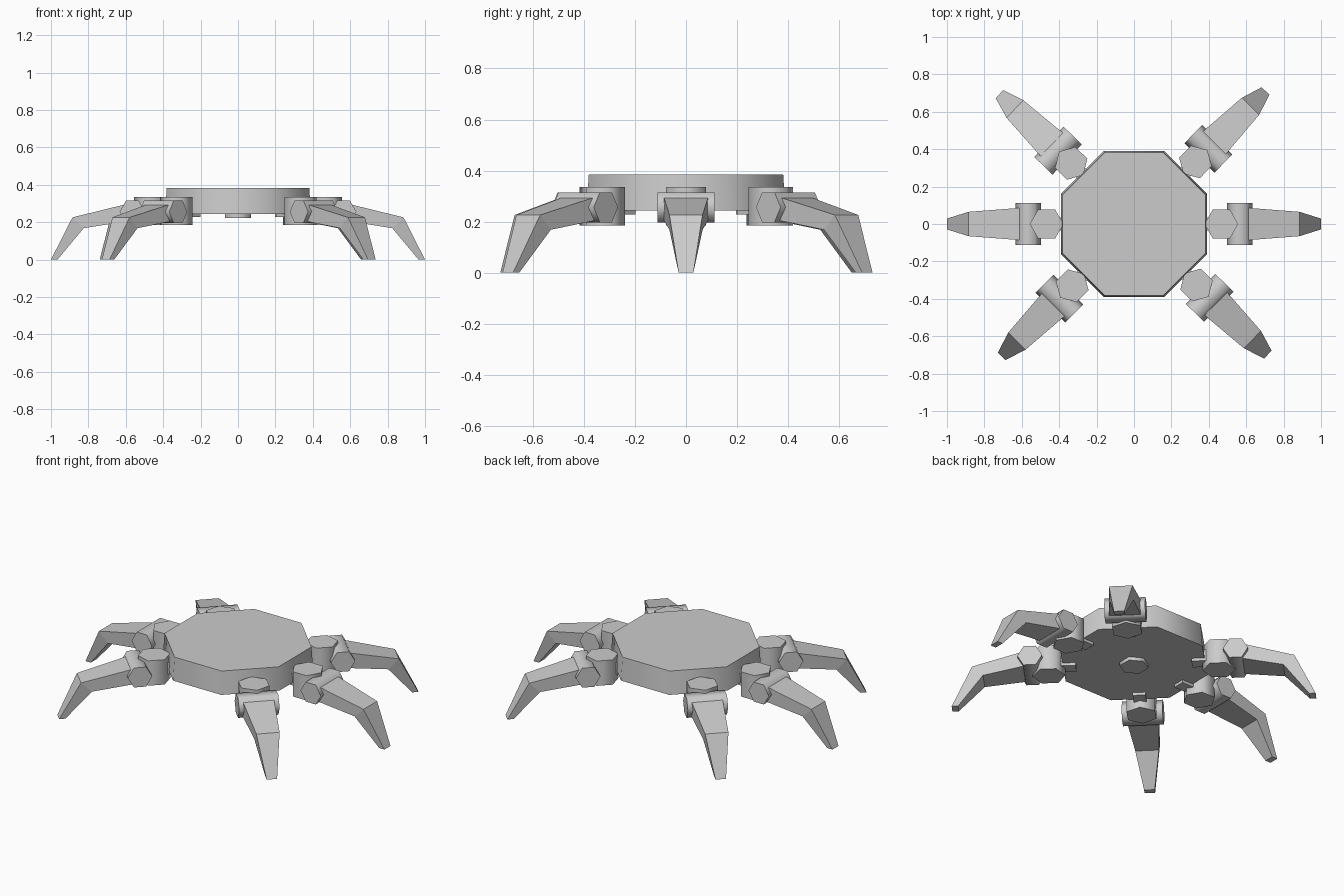
import bpy, bmesh, math
from mathutils import Matrix, Vector

if "Cube" in bpy.data.objects:
    bpy.data.objects.remove(bpy.data.objects["Cube"])

grey = bpy.data.materials.new("light grey")
grey.diffuse_color = (0.6, 0.6, 0.6, 1)
grey.use_nodes = True
grey.node_tree.nodes["Principled BSDF"].inputs["Base Color"].default_value = grey.diffuse_color


def make(name, bm, matrix=Matrix(), smooth=None):
    bmesh.ops.recalc_face_normals(bm, faces=bm.faces)
    bm.transform(matrix)
    me = bpy.data.meshes.new(name)
    bm.to_mesh(me)
    bm.free()
    me.materials.append(grey)
    ob = bpy.data.objects.new(name, me)
    bpy.context.collection.objects.link(ob)
    if smooth:
        bpy.ops.object.select_all(action='DESELECT')
        ob.select_set(True)
        bpy.context.view_layer.objects.active = ob
        bpy.ops.object.shade_smooth_by_angle(angle=math.radians(smooth))
    return ob


def prism(sides, r_bottom, r_top, depth, turn=0):
    """Upright prism centred on the origin, turned about z."""
    bm = bmesh.new()
    bmesh.ops.create_cone(bm, cap_ends=True, segments=sides, radius1=r_bottom,
                          radius2=r_top, depth=depth,
                          matrix=Matrix.Rotation(math.radians(turn), 4, 'Z'))
    return bm


def loft(sections):
    """Join rectangular rings given as (top point, bottom point, half width)."""
    bm = bmesh.new()
    rings = []
    for (xt, zt), (xb, zb), w in sections:
        rings.append([bm.verts.new(p) for p in
                      ((xt, -w, zt), (xt, w, zt), (xb, w, zb), (xb, -w, zb))])
    for a, b in zip(rings, rings[1:]):
        for i in range(4):
            j = (i + 1) % 4
            bm.faces.new((a[i], a[j], b[j], b[i]))
    bm.faces.new(rings[0])
    bm.faces.new(rings[-1])
    return bm


# Octagonal body with a slight taper
k = 1 / math.cos(math.pi / 8)
make("body", prism(8, 0.39 * k, 0.381 * k, 0.14, 22.5),
     Matrix.Translation((0, 0, 0.314)), 65)

# Small hexagonal boss under the body
make("belly_boss", prism(6, 0.08, 0.08, 0.04),
     Matrix.Translation((0, 0, 0.243)), 65)

# Six legs, each built pointing along +x and then turned about the centre
for n, angle in enumerate((0, 45.3, 136, 180, 225, -44.3), 1):
    turn = Matrix.Rotation(math.radians(angle), 4, 'Z')

    # Bar joining the body to the hip
    bm = bmesh.new()
    bmesh.ops.create_cube(bm, size=1, matrix=Matrix.Diagonal((0.12, 0.07, 0.07, 1)))
    make(f"hip_bar_{n}", bm, turn @ Matrix.Translation((0.378, 0, 0.262)))

    # Upright hexagonal hip
    make(f"hip_{n}", prism(6, 0.09, 0.09, 0.15, 30),
         turn @ Matrix.Translation((0.467, 0, 0.26)), 65)

    # Sideways hexagonal knuckle
    make(f"knuckle_{n}", prism(6, 0.068, 0.068, 0.225, 30),
         turn @ Matrix.Translation((0.565, 0, 0.256)) @ Matrix.Rotation(math.pi / 2, 4, 'X'), 65)

    # Bent, tapering leg
    make(f"leg_{n}", loft([((0.575, 0.302), (0.575, 0.208), 0.089),
                           ((0.885, 0.226), (0.825, 0.168), 0.065),
                           ((1.0, 0.0), (0.965, 0.0), 0.029)]), turn)
